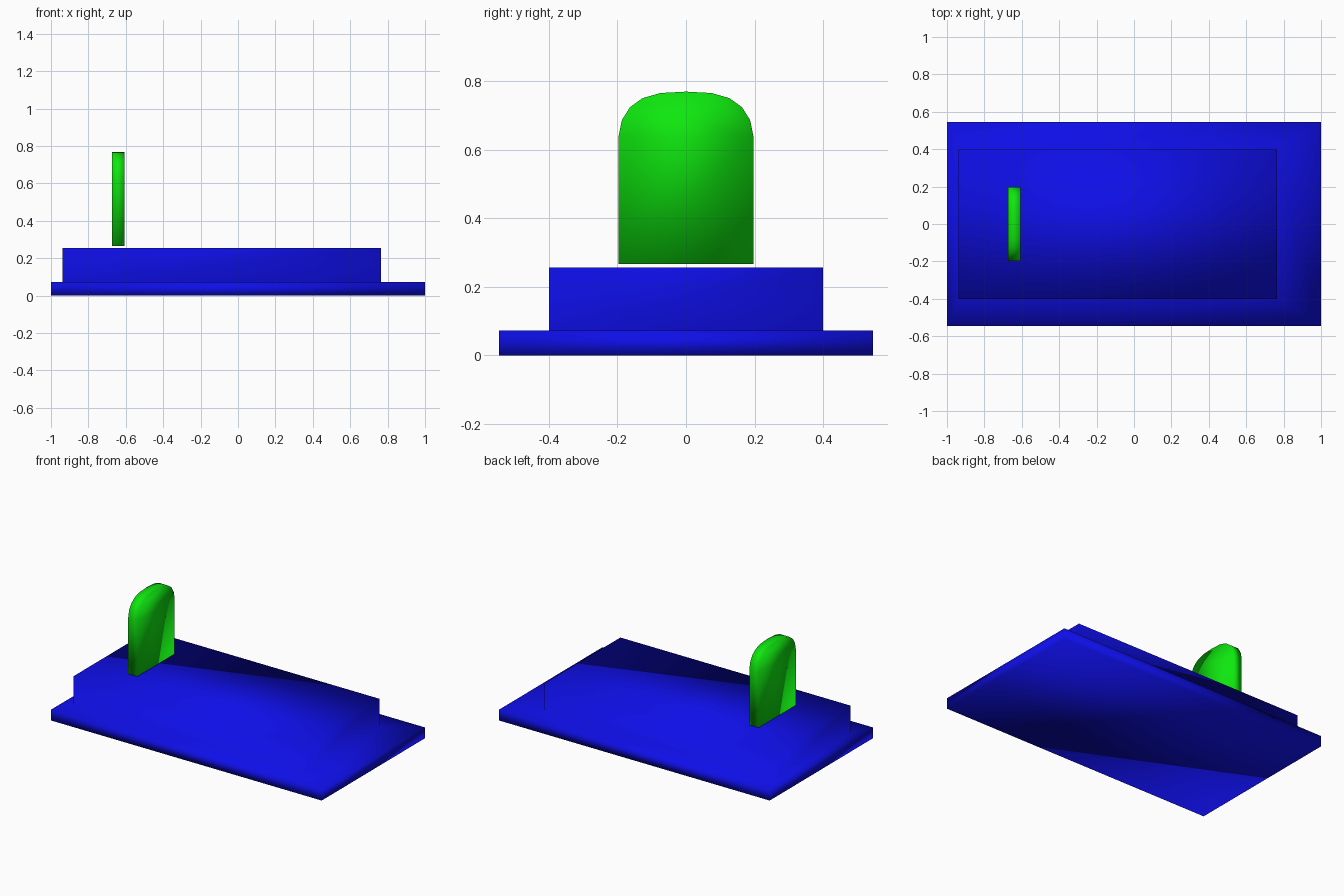
import bpy
import bmesh

cube = bpy.data.objects.get("Cube")
if cube:
    bpy.data.objects.remove(cube, do_unlink=True)


def make_material(name, color):
    mat = bpy.data.materials.new(name)
    mat.use_nodes = True
    mat.diffuse_color = color
    mat.node_tree.nodes["Principled BSDF"].inputs["Base Color"].default_value = color
    return mat


def loft(name, rings, mat):
    """Bridge matching closed rings of points and cap both ends."""
    bm = bmesh.new()
    loops = [[bm.verts.new(p) for p in ring] for ring in rings]
    count = len(loops[0])
    for low, high in zip(loops, loops[1:]):
        for i in range(count):
            j = (i + 1) % count
            bm.faces.new((low[i], low[j], high[j], high[i]))
    bm.faces.new(loops[0][::-1])
    bm.faces.new(loops[-1])
    bmesh.ops.recalc_face_normals(bm, faces=bm.faces)
    for face in bm.faces:
        face.smooth = True
    mesh = bpy.data.meshes.new(name)
    bm.to_mesh(mesh)
    bm.free()
    mesh.materials.append(mat)
    obj = bpy.data.objects.new(name, mesh)
    bpy.context.collection.objects.link(obj)
    return obj


def rectangle(x0, x1, half_y, z):
    return [(x0, -half_y, z), (x1, -half_y, z), (x1, half_y, z), (x0, half_y, z)]


blue = make_material("blue", (0.0045, 0.0045, 0.8, 1))
green = make_material("green", (0.0045, 0.8, 0.0045, 1))

# Wide slab with a raised block, one continuous smooth skin
slab = (-1, 1, 0.545)
block = (-0.937, 0.765, 0.4)
loft("stepped_base", [
    rectangle(*slab, 0),
    rectangle(*slab, 0.072),
    rectangle(*block, 0.072),
    rectangle(*block, 0.256),
], blue)

# Upright round-topped tab, hovering just above the block
half = [(0.197, 0.266), (0.197, 0.637), (0.187, 0.686), (0.163, 0.724),
        (0.127, 0.75), (0.075, 0.765)]
outline = half + [(0, 0.769)] + [(-y, z) for y, z in reversed(half)]
loft("upright_tab", [[(x, y, z) for y, z in outline] for x in (-0.674, -0.606)], green)
